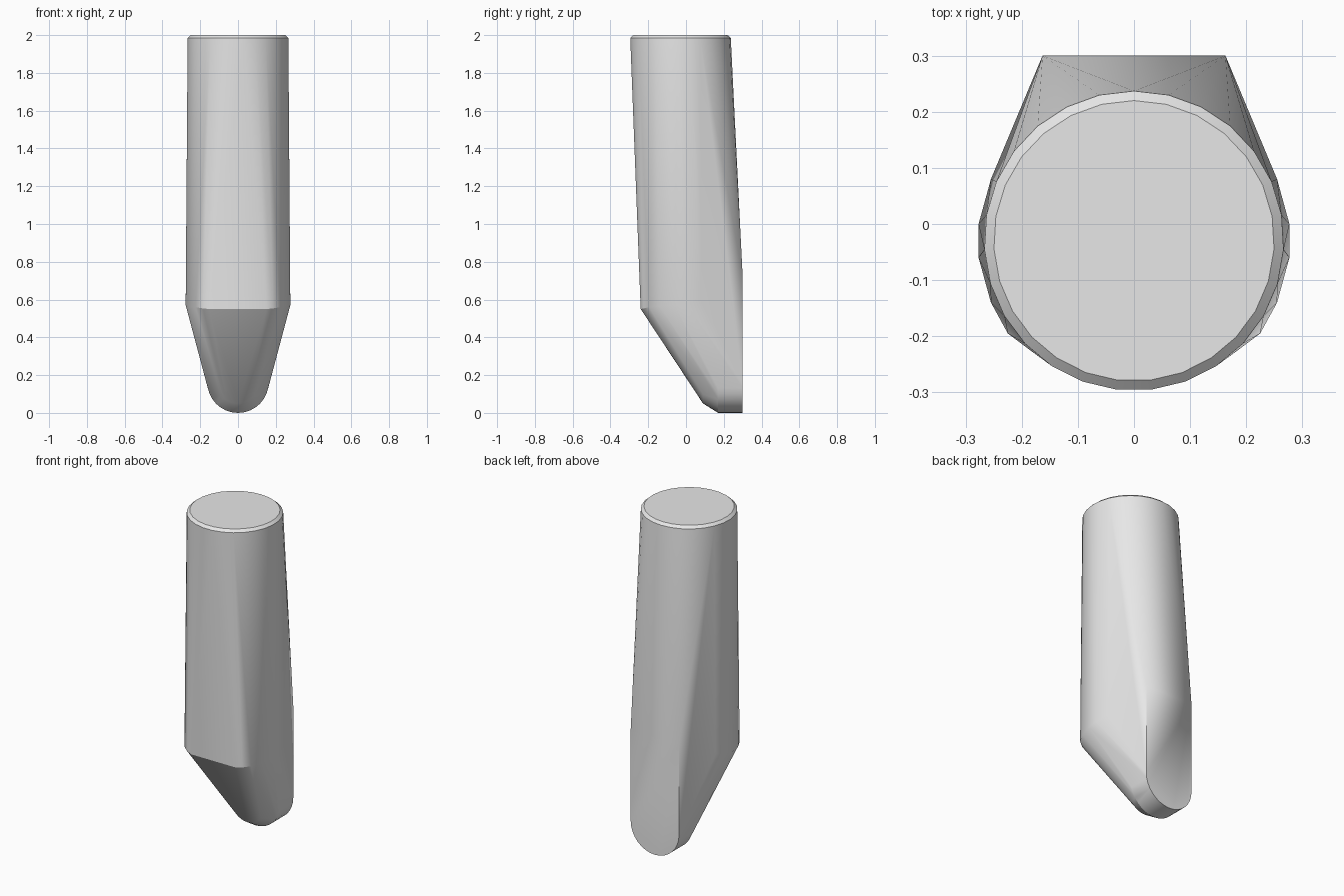
import bpy, bmesh
from math import sin, cos, pi, radians

cube = bpy.data.objects.get("Cube")
if cube:
    bpy.data.objects.remove(cube, do_unlink=True)

# Single grey material
grey = bpy.data.materials.new("light grey")
grey.use_nodes = True
grey.diffuse_color = (0.8, 0.8, 0.8, 1)
grey.node_tree.nodes["Principled BSDF"].inputs["Base Color"].default_value = (0.8, 0.8, 0.8, 1)


def circle(radius, z, y=-0.03, sides=27):
    """Level ring with one corner at the back."""
    return [(radius * sin(2 * pi * i / sides), y + radius * cos(2 * pi * i / sides), z)
            for i in range(sides)]


def half_round(radius, y, z, steps=16):
    """Upright lower half circle facing the front."""
    return [(radius * cos(pi + pi * i / steps), y, z + radius * sin(pi + pi * i / steps))
            for i in range(steps + 1)]


def mirrored(points):
    return [(s * x, y, z) for x, y, z in points for s in (1, -1)]


# Round top with a thin bevelled rim
points = circle(0.267, 1.985) + circle(0.25, 2.0)

# Shoulder where the front begins to slope back
points += mirrored([(0.15, -0.24, 0.55), (0.185, -0.225, 0.553), (0.225, -0.195, 0.56),
                    (0.255, -0.14, 0.565), (0.277, -0.06, 0.57), (0.277, 0.0, 0.58),
                    (0.255, 0.08, 0.6)])

# Flat back plate with rounded foot and chamfered toe
points += mirrored([(0.163, 0.3, 0.72)])
points += half_round(0.163, 0.3, 0.163)
points += half_round(0.163, 0.17, 0.163)
points += half_round(0.11, 0.09, 0.16)

# Wrap the sections into one solid peg
bm = bmesh.new()
for p in points:
    bm.verts.new(p)
bmesh.ops.convex_hull(bm, input=bm.verts[:], use_existing_faces=False)
bmesh.ops.delete(bm, geom=[v for v in bm.verts if not v.link_faces], context='VERTS')
bmesh.ops.dissolve_limit(bm, angle_limit=radians(0.5), verts=bm.verts[:], edges=bm.edges[:])
bmesh.ops.recalc_face_normals(bm, faces=bm.faces[:])
mesh = bpy.data.meshes.new("angled_peg")
bm.to_mesh(mesh)
bm.free()
mesh.materials.append(grey)

peg = bpy.data.objects.new("angled_peg", mesh)
bpy.context.collection.objects.link(peg)
bpy.ops.object.select_all(action='DESELECT')
peg.select_set(True)
bpy.context.view_layer.objects.active = peg
bpy.ops.object.shade_smooth_by_angle(angle=radians(30))
